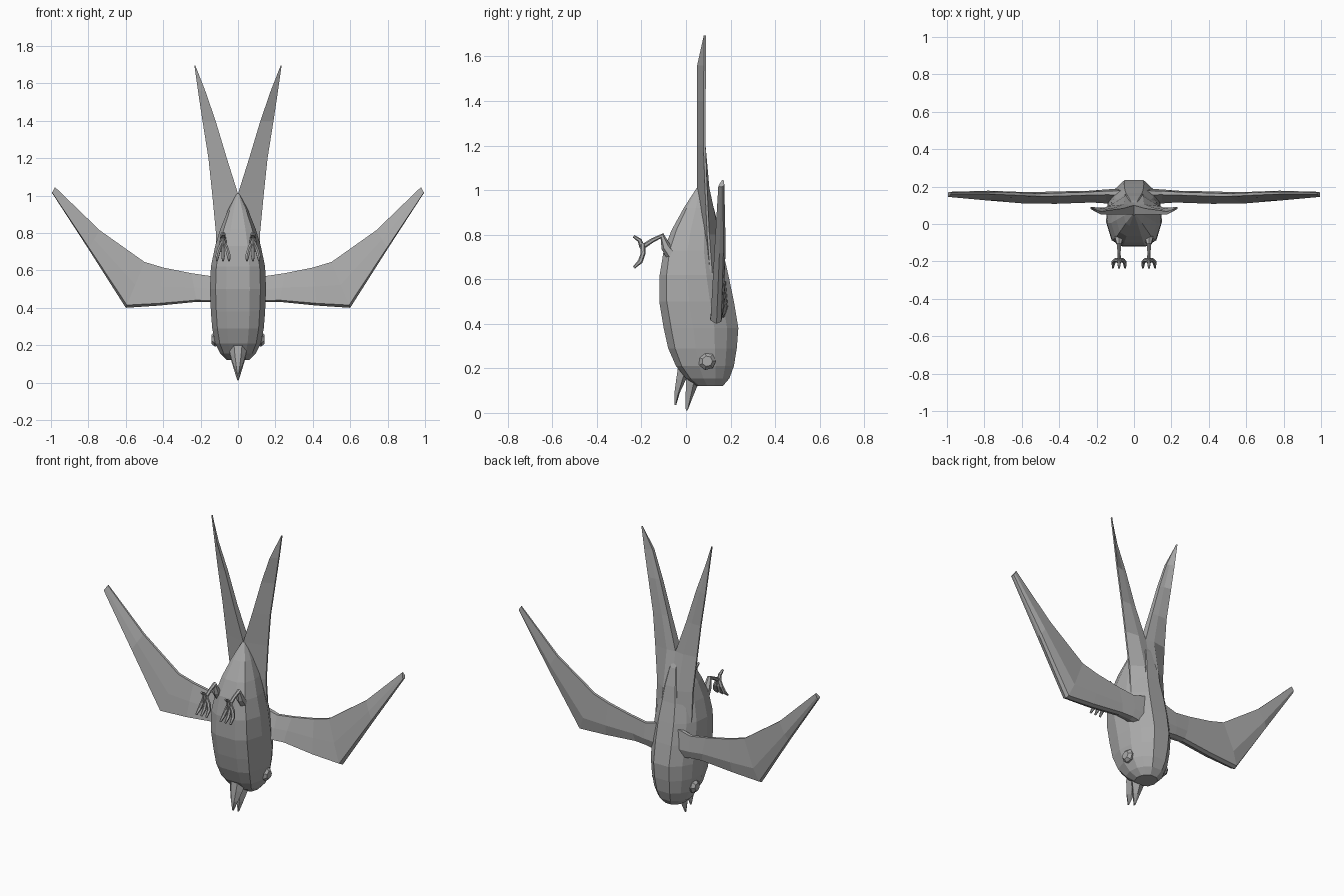
import bpy, bmesh, math
from mathutils import Vector

cube = bpy.data.objects.get("Cube")
if cube:
    bpy.data.objects.remove(cube, do_unlink=True)

grey = bpy.data.materials.new("plain_grey")
grey.use_nodes = True
COLOUR = (0.4, 0.4, 0.4, 1)
grey.diffuse_color = COLOUR
grey.node_tree.nodes["Principled BSDF"].inputs["Base Color"].default_value = COLOUR


def finish(name, bm):
    bmesh.ops.remove_doubles(bm, verts=bm.verts, dist=0.0005)
    bmesh.ops.recalc_face_normals(bm, faces=bm.faces)
    mesh = bpy.data.meshes.new(name)
    bm.to_mesh(mesh)
    bm.free()
    mesh.materials.append(grey)
    obj = bpy.data.objects.new(name, mesh)
    bpy.context.collection.objects.link(obj)
    return obj


def loft(name, rings):
    """Skin a list of equal-length point rings and cap both ends."""
    bm = bmesh.new()
    loops = [[bm.verts.new(p) for p in ring] for ring in rings]
    n = len(rings[0])
    for a, b in zip(loops, loops[1:]):
        for i in range(n):
            j = (i + 1) % n
            bm.faces.new((a[i], a[j], b[j], b[i]))
    bm.faces.new(loops[0])
    bm.faces.new(loops[-1])
    return finish(name, bm)


def both_sides(build):
    for label, s in (("left", 1), ("right", -1)):
        build(label, s)


def tube(name, points, radii, sides=6):
    pts = [Vector(p) for p in points]
    rings = []
    for i, p in enumerate(pts):
        d = (pts[min(i + 1, len(pts) - 1)] - pts[max(i - 1, 0)]).normalized()
        u = d.cross(Vector((1, 0, 0))).normalized()
        v = d.cross(u)
        rings.append([p + radii[i] * (u * math.cos(a) + v * math.sin(a))
                      for a in (k * math.tau / sides for k in range(sides))])
    return loft(name, rings)


# Body: half outline as (width factor, belly-to-back factor)
half = [(0.42, 0), (0.8, 0.1), (1, 0.4), (0.93, 0.68), (0.72, 0.85), (0.35, 1)]
outline = half + [(-w, d) for w, d in reversed(half)]
# height, belly y, back y, half width
body = [(0.12, 0.05, 0.165, 0.06), (0.155, 0.0, 0.195, 0.095),
        (0.21, -0.045, 0.215, 0.122), (0.29, -0.08, 0.228, 0.138),
        (0.38, -0.10, 0.235, 0.145), (0.5, -0.12, 0.215, 0.15),
        (0.62, -0.118, 0.19, 0.145), (0.73, -0.10, 0.165, 0.122),
        (0.82, -0.065, 0.15, 0.095), (0.92, -0.01, 0.125, 0.055),
        (1.01, 0.048, 0.085, 0.008)]
loft("body", [[(w * hw, y0 + d * (y1 - y0), z) for w, d in outline]
              for z, y0, y1, hw in body])

# Forked tail: height, inner x, outer x, front y, outer-edge y, back y
tail = [(0.6, 0, 0.12, 0.09, 0.12, 0.18), (0.8, 0, 0.118, 0.06, 0.105, 0.15),
        (1.01, 0, 0.138, 0.05, 0.095, 0.105), (1.2, 0.06, 0.158, 0.05, 0.088, 0.088),
        (1.4, 0.12, 0.19, 0.05, 0.088, 0.08), (1.56, 0.175, 0.214, 0.05, 0.09, 0.072),
        (1.695, 0.228, 0.233, 0.084, 0.09, 0.09)]


def tail_feather(label, s):
    loft(label + "_tail_feather",
         [[(s * xi, yf, z), (s * xo, ye - 0.01, z), (s * xo, ye, z),
           (s * (xi + 0.4 * (xo - xi)), yb, z), (s * xi, yb - 0.005, z)]
          for z, xi, xo, yf, ye, yb in tail])


both_sides(tail_feather)

# Wings: leading x, z, trailing x, z, front y, back y
wing = [(0.04, 0.41, 0.04, 0.6, 0.1, 0.19), (0.15, 0.43, 0.15, 0.57, 0.11, 0.185),
        (0.22, 0.432, 0.25, 0.585, 0.115, 0.178), (0.42, 0.412, 0.4, 0.615, 0.108, 0.174),
        (0.6, 0.4, 0.5, 0.645, 0.11, 0.17), (0.8, 0.715, 0.74, 0.815, 0.127, 0.178),
        (0.995, 1.015, 0.978, 1.045, 0.145, 0.172)]
# chord fraction and thickness fraction around the section
section = [(0.06, 0), (0, 0.45), (0.04, 0.8), (0.35, 1), (1, 0.88), (1, 0.62), (0.5, 0.25)]


def make_wing(label, s):
    loft(label + "_wing",
         [[(s * (lx + c * (tx - lx)), y0 + t * (y1 - y0), lz + c * (tz - lz))
           for c, t in section] for lx, lz, tx, tz, y0, y1 in wing])


both_sides(make_wing)


# Eyes: short faceted domes
def eye(label, s):
    loft(label + "_eye",
         [[(s * x, 0.095 + r * math.cos(a), 0.232 + r * math.sin(a))
           for a in (k * math.tau / 7 for k in range(7))]
          for x, r in ((0.095, 0.034), (0.125, 0.04), (0.142, 0.024))])


both_sides(eye)


# Open beak: two tapered mandibles
def mandible(name, sections):
    loft(name, [[(-w, (yf + yb) / 2 + 0.006, z), (-w * 0.4, yf, z), (w * 0.4, yf, z),
                 (w, (yf + yb) / 2 + 0.006, z), (0, yb, z)]
                for z, yf, yb, w in sections])


mandible("front_mandible", [(0.21, -0.035, 0.03, 0.055), (0.15, -0.044, 0.0, 0.042),
                            (0.09, -0.052, -0.028, 0.024), (0.035, -0.052, -0.048, 0.003)])
mandible("back_mandible", [(0.18, 0.0, 0.08, 0.05), (0.13, 0.0, 0.055, 0.04),
                           (0.07, -0.002, 0.03, 0.022), (0.01, -0.001, 0.003, 0.003)])


# Legs and feet
def leg(label, s):
    x = s * 0.08
    tube(label + "_leg",
         [(x, -0.05, 0.69), (x, -0.09, 0.745), (x, -0.108, 0.795), (x, -0.15, 0.775),
          (x, -0.185, 0.752), (x, -0.205, 0.748)],
         [0.03, 0.022, 0.013, 0.01, 0.011, 0.014])
    for name, dx in (("inner", -0.03), ("middle", 0), ("outer", 0.03)):
        tube(f"{label}_{name}_toe",
             [(x, -0.195, 0.758), (x + s * dx * 0.7, -0.193, 0.715),
              (x + s * dx, -0.205, 0.68), (x + s * dx * 1.1, -0.234, 0.652)],
             [0.012, 0.011, 0.011, 0.006])
    tube(label + "_hind_toe",
         [(x, -0.198, 0.745), (x, -0.208, 0.775), (x, -0.236, 0.793)],
         [0.012, 0.01, 0.006])


both_sides(leg)
